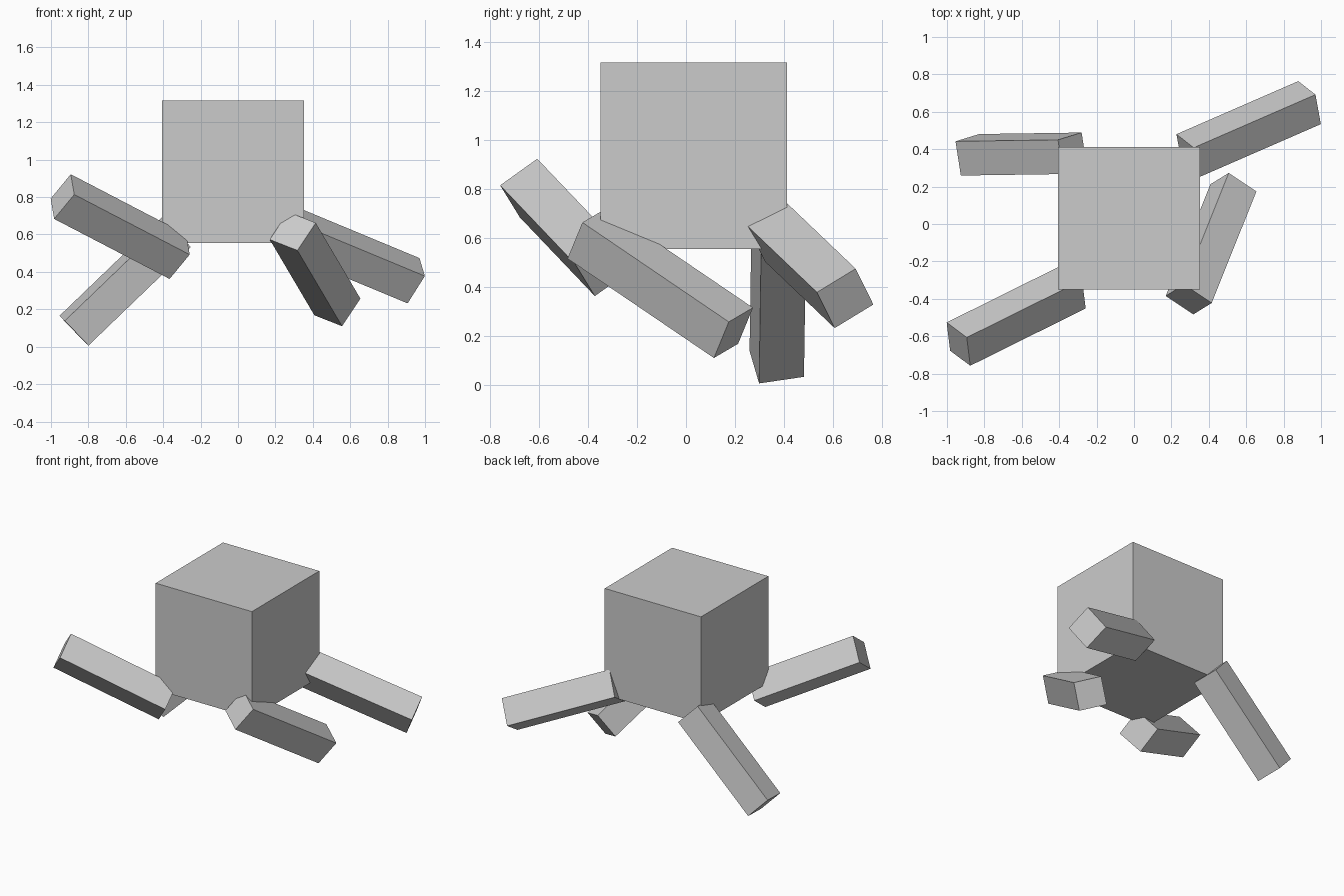
import bpy
from mathutils import Matrix, Vector

if "Cube" in bpy.data.objects:
    bpy.data.objects.remove(bpy.data.objects["Cube"])

SIZE = 0.76          # body edge and leg length
THICK = 0.187        # leg thickness


def box(name, center, dims, rotation=Matrix.Identity(3)):
    bpy.ops.mesh.primitive_cube_add(size=1)
    ob = bpy.context.object
    ob.name = name
    ob.data.transform(Matrix.Diagonal((*dims, 1)))
    ob.matrix_world = Matrix.Translation(center) @ rotation.to_4x4()
    return ob


def leg(name, center, axis, side):
    # square bar along axis, with one side face turned towards side
    x = Vector(axis).normalized()
    y = Vector(side)
    y = (y - x * y.dot(x)).normalized()
    rot = Matrix((x, y, x.cross(y))).transposed()
    return box(name, center, (SIZE, THICK, THICK), rot)


# cube body
box("body", (-0.026, 0.031, 0.935), (SIZE, SIZE, SIZE))

# four splayed legs: centre, long direction, side direction
leg("front_left_leg", (-0.63, -0.489, 0.642), (0.615, 0.305, -0.32), (0.107, -0.08, 0.13))
leg("back_left_leg", (-0.603, 0.374, 0.349), (0.548, 0.008, 0.527), (-0.032, 0.182, 0.023))
leg("front_right_leg", (0.412, -0.105, 0.415), (0.237, 0.592, -0.402), (0.15, -0.097, -0.06))
leg("back_right_leg", (0.613, 0.507, 0.488), (-0.645, -0.281, 0.268), (0.092, -0.071, 0.144))
